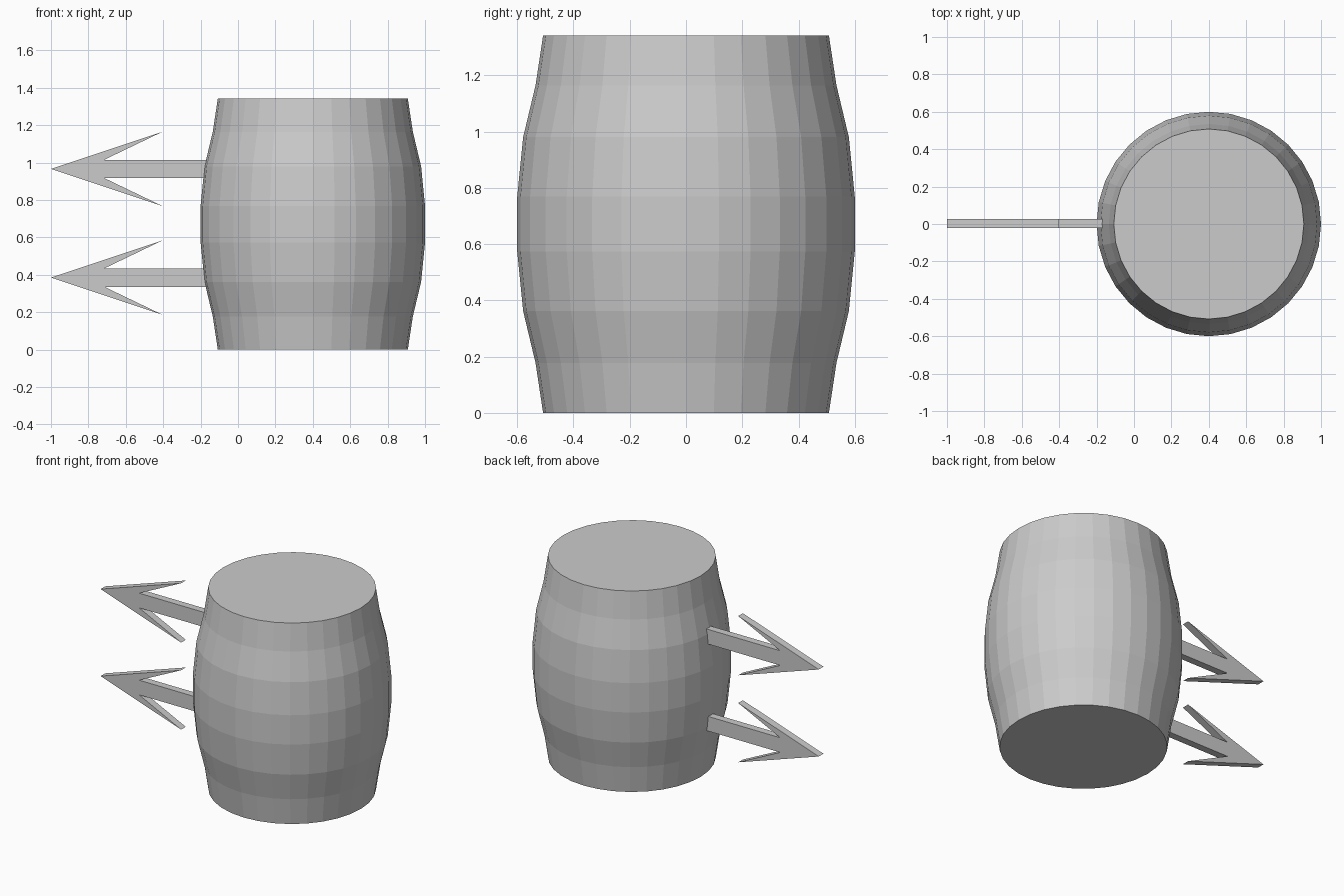
import bpy, bmesh
from math import sin, cos, pi

if "Cube" in bpy.data.objects:
    bpy.data.objects.remove(bpy.data.objects["Cube"])


def finish(name, bm):
    bmesh.ops.recalc_face_normals(bm, faces=bm.faces)
    mesh = bpy.data.meshes.new(name)
    bm.to_mesh(mesh)
    bm.free()
    obj = bpy.data.objects.new(name, mesh)
    bpy.context.collection.objects.link(obj)
    return obj


def barrel(name, cx, profile, sides=32):
    bm = bmesh.new()
    rings = [[bm.verts.new((cx + r * cos(2 * pi * i / sides),
                            r * sin(2 * pi * i / sides), z))
              for i in range(sides)] for r, z in profile]
    for a, b in zip(rings, rings[1:]):
        for i in range(sides):
            j = (i + 1) % sides
            bm.faces.new((a[i], a[j], b[j], b[i]))
    bm.faces.new(rings[0])
    bm.faces.new(rings[-1])
    return finish(name, bm)


def arrow(name, z, y0=-0.022, y1=0.027):
    # Upper half outline, mirrored below the shaft axis
    half = [(-0.405, 0.198), (-0.715, 0.049), (-0.14, 0.049)]
    outline = [(-1.0, 0)] + half + [(x, -h) for x, h in reversed(half)]
    bm = bmesh.new()
    face = bm.faces.new([bm.verts.new((x, y0, z + h)) for x, h in outline])
    ext = bmesh.ops.extrude_face_region(bm, geom=[face], use_keep_orig=True)
    verts = [v for v in ext["geom"] if isinstance(v, bmesh.types.BMVert)]
    bmesh.ops.translate(bm, verts=verts, vec=(0, y1 - y0, 0))
    return finish(name, bm)


# Bulging flat-shaded barrel
lower = [(0.508, 0), (0.535, 0.178), (0.579, 0.362), (0.6, 0.573)]
height = 1.342
barrel("barrel", 0.4, lower + [(r, height - z) for r, z in reversed(lower)])

# Two flat arrows pointing left
arrow("upper_arrow", 0.966)
arrow("lower_arrow", 0.385)
